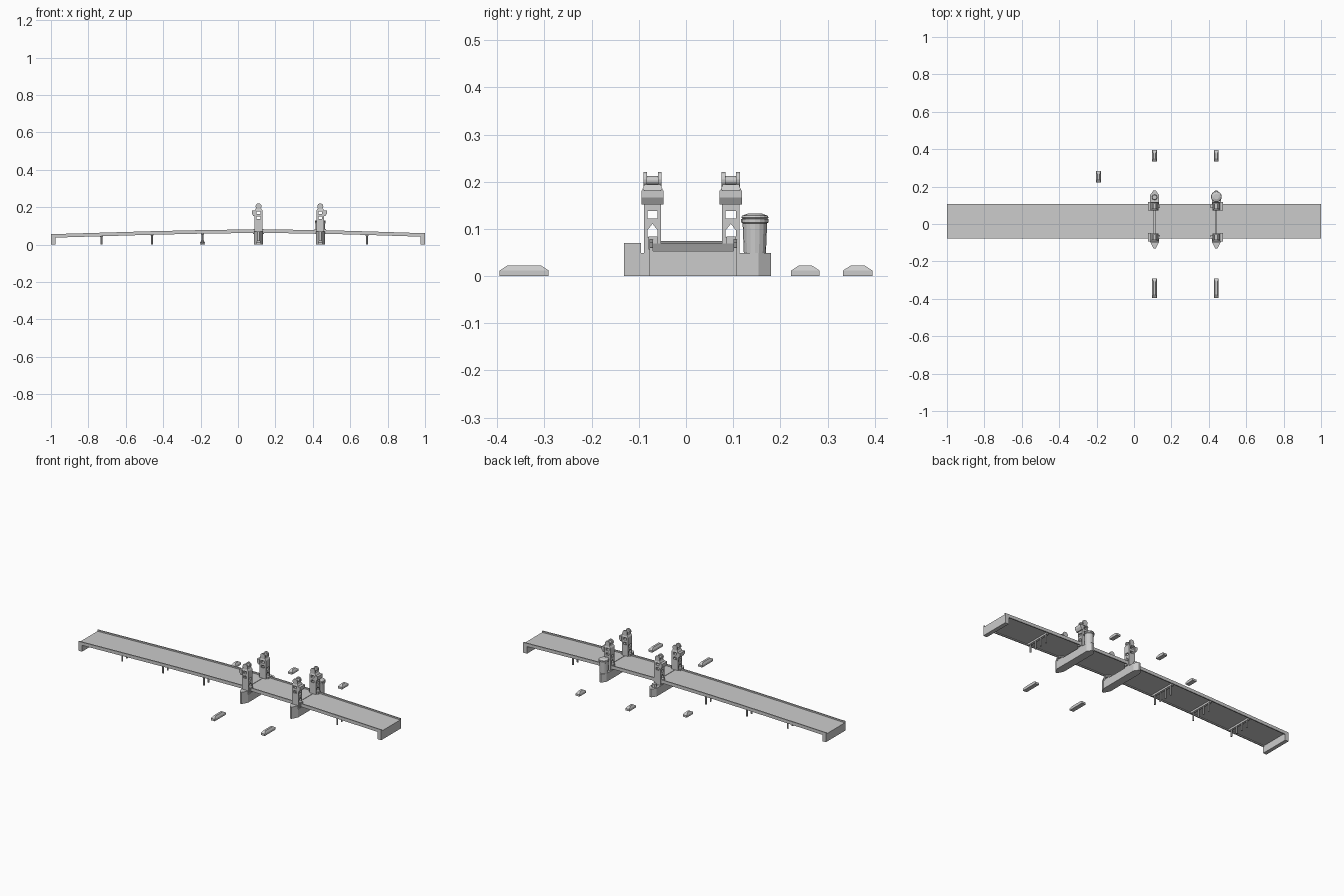
import bpy, bmesh, math
from mathutils import Matrix, Vector

if "Cube" in bpy.data.objects:
    bpy.data.objects.remove(bpy.data.objects["Cube"])

YC = 0.016           # bridge centreline
Y0, Y1 = -0.077, 0.108
PIERS = (0.11, 0.44)


def finish(name, bm):
    bmesh.ops.recalc_face_normals(bm, faces=bm.faces)
    me = bpy.data.meshes.new(name)
    bm.to_mesh(me)
    bm.free()
    ob = bpy.data.objects.new(name, me)
    bpy.context.collection.objects.link(ob)
    return ob


def loft(name, rings):
    """Skin a list of matching closed rings and cap both ends."""
    bm = bmesh.new()
    vs = [[bm.verts.new(p) for p in r] for r in rings]
    n = len(vs[0])
    for a, b in zip(vs, vs[1:]):
        for i in range(n):
            bm.faces.new((a[i], a[(i + 1) % n], b[(i + 1) % n], b[i]))
    bm.faces.new(vs[0])
    bm.faces.new(vs[-1])
    return finish(name, bm)


def box(name, x0, x1, y0, y1, z0, z1, inset=(0, 0)):
    ring = lambda z, a, b: [(x0 + a, y0 + b, z), (x1 - a, y0 + b, z),
                            (x1 - a, y1 - b, z), (x0 + a, y1 - b, z)]
    return loft(name, [ring(z0, 0, 0), ring(z1, *inset)])


def prism(name, pts, axis, a, b):
    """Extrude a 2D outline along an axis from a to b."""
    put = {'x': lambda p, t: (t, p[0], p[1]),
           'y': lambda p, t: (p[0], t, p[1]),
           'z': lambda p, t: (p[0], p[1], t)}[axis]
    return loft(name, [[put(p, t) for p in pts] for t in (a, b)])


def turned(name, x, y, profile, n=16):
    """Stack of (radius, z) rings about a vertical axis."""
    return loft(name, [[(x + r * math.cos(2 * math.pi * i / n),
                         y + r * math.sin(2 * math.pi * i / n), z)
                        for i in range(n)] for r, z in profile])


def wheel(name, x, z, y0, y1, r, n=16):
    pts = [(x + r * math.cos(2 * math.pi * i / n),
            z + r * math.sin(2 * math.pi * i / n)) for i in range(n)]
    return prism(name, pts, 'y', y0, y1)


def cut(ob, cutters):
    for c in cutters:
        m = ob.modifiers.new("cut", 'BOOLEAN')
        m.operation, m.solver, m.object = 'DIFFERENCE', 'EXACT', c
    dg = bpy.context.evaluated_depsgraph_get()
    me = bpy.data.meshes.new_from_object(ob.evaluated_get(dg))
    ob.modifiers.clear()
    ob.data = me
    for c in cutters:
        bpy.data.objects.remove(c)


# Arched road line: parapet top height along x
LINE = [(-1, .056), (-.73, .064), (-.46, .072), (-.19, .078), (.11, .082),
        (.44, .078), (.69, .071), (1, .061)]


def height(x):
    for (a, za), (b, zb) in zip(LINE, LINE[1:]):
        if x <= b:
            return za + (zb - za) * (x - a) / (b - a)
    return LINE[-1][1]


# Deck sections: roadway slab with a parapet and girder on each side
def deck(name, xs):
    t = 0.007
    rings = []
    for x in xs:
        z = height(x)
        top, bot, d, u = z, z - .019, z - .008, z - .013
        rings.append([(x, y, h) for y, h in (
            (Y0, bot), (Y0, top), (Y0 + t, top), (Y0 + t, d), (Y1 - t, d),
            (Y1 - t, top), (Y1, top), (Y1, bot), (Y1 - t, bot),
            (Y1 - t, u), (Y0 + t, u), (Y0 + t, bot))])
    loft(name, rings)


deck("long_approach_deck", (-1, -.73, -.46, -.19, .108))
deck("lift_span_deck", (.111, .439))
deck("short_approach_deck", (.442, .69, 1))

# End abutments
box("left_abutment", -1, -.977, Y0, Y1, 0, height(-1) - .01)
box("right_abutment", .975, 1, Y0, Y1, 0, height(1) - .01)

# Column bents under the approaches
for x in (-.73, -.46, -.19, .69):
    z = height(x) - .012
    box("bent_cap", x - .007, x + .007, Y0 + .012, Y1 - .012, z - .012, z)
    for k in range(4):
        turned("bent_column", x, YC + (k - 1.5) * .044,
               [(.005, 0), (.005, z - .01)], 8)

for x, s in zip(PIERS, (-1, 1)):
    # Pier with pointed cutwaters at both ends
    w = .024
    prism("pier", [(x - w, -.095), (x - .006, -.131), (x + .006, -.131),
                   (x + w, -.095), (x + w, .154), (x + .006, .18),
                   (x - .006, .18), (x - w, .154)], 'z', 0, .049)
    prism("front_cutwater_top", [(x - w, -.095), (x - .006, -.131), (x + .006, -.131),
                                 (x + w, -.095)], 'z', .049, .07)
    # Lift towers
    for y in (-.071, .095):
        bx, by = .021, .0185
        body = box("lift_tower", x - bx, x + bx, y - by, y + by, .04, .183)
        cutters = [
            prism("arch_cutter", [(y - .011, .083), (y + .011, .083), (y + .011, .097),
                                  (y, .111), (y - .011, .097)], 'x', x - .1, x + .1),
            box("window_cutter", x - .1, x + .1, y - .011, y + .011, .122, .138),
            box("low_cutter", x - .01, x + .01, y - .1, y + .1, .136, .15),
            box("high_cutter", x - .01, x + .01, y - .1, y + .1, .164, .178)]
        cut(body, cutters)
        # Corbelled balcony on the approach side
        e = x + s * .036
        i = x + s * .019
        prism("tower_balcony", [(i, .152), (x + s * .027, .152), (e, .167),
                                (e, .182), (i, .182)], 'y', y - .0235, y + .0235)
        # Tapered cap and cable wheel
        box("tower_cap", x - bx, x + bx, y - .0215, y + .0215, .183, .194, (.007, .004))
        wheel("cable_drum", x, .203, y - .014, y + .014, .009)
        for f in (-1, 1):
            c = y + f * .0155
            wheel("wheel_flange", x, .205, c - .004, c + .004, .016)
        # Gate blocks at the foot of each tower, facing both roadways
        for f in (-1, 1):
            c = x + f * .024
            box("gate_block", c - .006, c + .006, y - .009, y + .011, .056, .084)

# Round control house beside the right pier tower
turned("control_house", .44, .146, [(.0235, .049), (.026, .112), (.029, .114), (.029, .121)])
turned("control_house_roof", .44, .146, [(.026, .121), (.029, .124), (.027, .128), (.014, .133)])

# Small raised block on the left pier's rear cutwater
turned("rear_cutwater_block", .11, .143, [(.015, .049), (.013, .066)], 8)

# Low protective islands up and down the river
for x, y0, y1 in ((.11, -.395, -.291), (.44, -.395, -.291), (-.19, .223, .283),
                  (.11, .333, .395), (.44, .333, .395)):
    box("protective_island_base", x - .013, x + .013, y0, y1, 0, .012)
    box("protective_island_top", x - .013, x + .013, y0, y1, .012, .023, (.007, .017))
